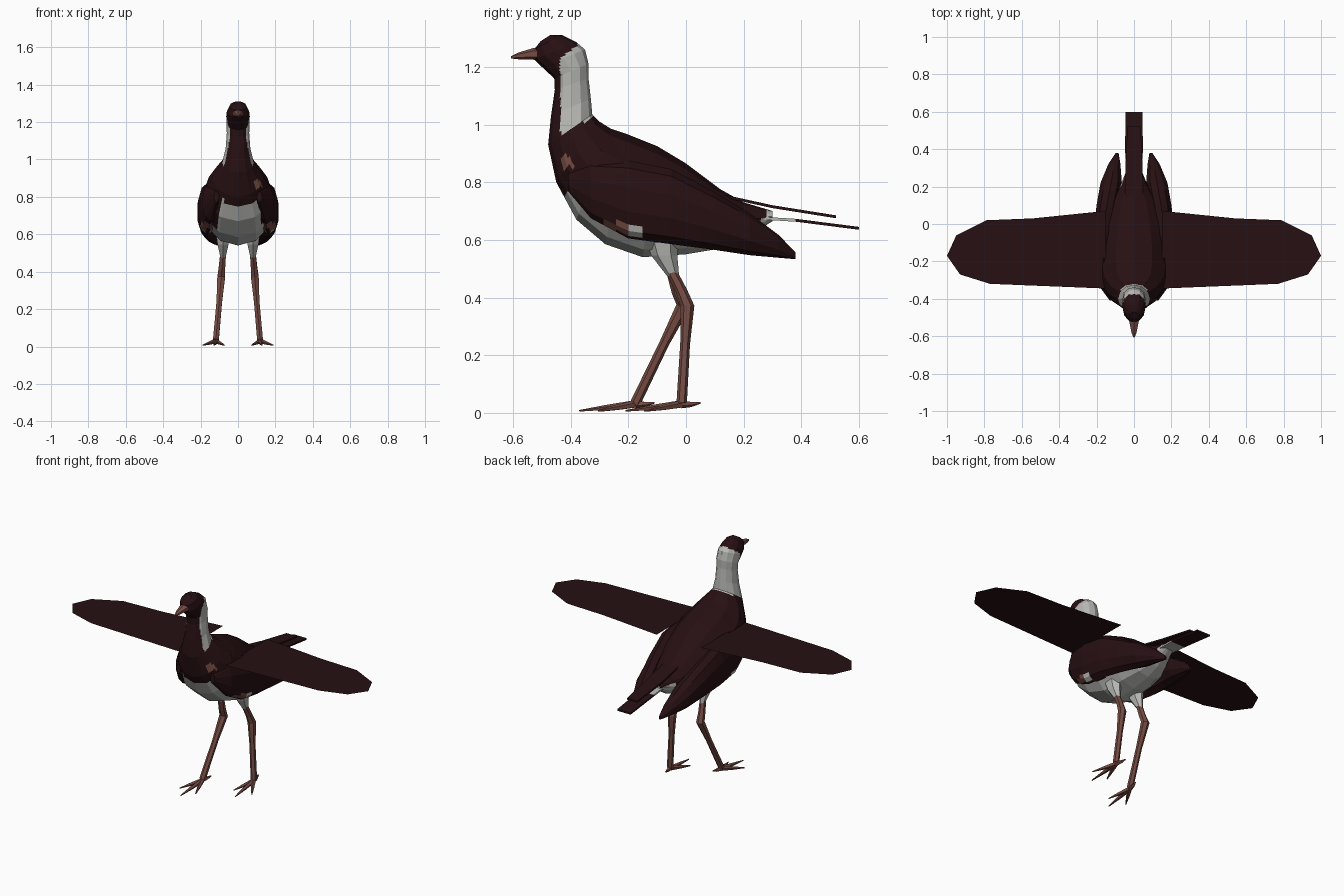
import bpy, bmesh, math
from mathutils import Vector

if "Cube" in bpy.data.objects:
    bpy.data.objects.remove(bpy.data.objects["Cube"])


def material(name, rgb):
    m = bpy.data.materials.new(name)
    m.diffuse_color = (*rgb, 1)
    m.use_nodes = True
    m.node_tree.nodes["Principled BSDF"].inputs["Base Color"].default_value = m.diffuse_color
    return m


MATS = [material("dark_plumage", (0.020, 0.005, 0.006)),
        material("pale_plumage", (0.47, 0.47, 0.45)),
        material("brown_skin", (0.18, 0.072, 0.056))]
DARK, PALE, SKIN = 0, 1, 2


def finish(name, bm, colour=DARK):
    """Colour is a slot number or a rule taking a face centre."""
    bmesh.ops.recalc_face_normals(bm, faces=bm.faces)
    for f in bm.faces:
        f.material_index = colour(f.calc_center_median()) if callable(colour) else colour
    me = bpy.data.meshes.new(name)
    bm.to_mesh(me)
    bm.free()
    for m in MATS:
        me.materials.append(m)
    ob = bpy.data.objects.new(name, me)
    bpy.context.collection.objects.link(ob)
    return ob


def loft(name, rings, colour=DARK, cuts=0):
    bm = bmesh.new()
    loops = [[bm.verts.new(p) for p in r] for r in rings]
    n = len(loops[0])
    for a, b in zip(loops, loops[1:]):
        for i in range(n):
            bm.faces.new((a[i], a[(i + 1) % n], b[(i + 1) % n], b[i]))
    bm.faces.new(loops[0])
    bm.faces.new(loops[-1])
    if cuts:
        bmesh.ops.subdivide_edges(bm, edges=bm.edges[:], cuts=cuts, use_grid_fill=True)
    return finish(name, bm, colour)


def ellipse(c, u, v, n):
    c, u, v = Vector(c), Vector(u), Vector(v)
    return [c + u * math.cos(2 * math.pi * i / n) + v * math.sin(2 * math.pi * i / n)
            for i in range(n)]


def tube(name, pts, radii, colour, n=6):
    """Tapered limb along a path."""
    pts = [Vector(p) for p in pts]
    rings = []
    for i, (p, r) in enumerate(zip(pts, radii)):
        d = (pts[min(i + 1, len(pts) - 1)] - pts[max(i - 1, 0)]).normalized()
        u = d.cross(Vector((1, 0, 0))).normalized()
        rings.append(ellipse(p, u * r, d.cross(u) * r, n))
    return loft(name, rings, colour)


def lerp_table(t, x):
    for (x0, y0), (x1, y1) in zip(t, t[1:]):
        if x0 <= x <= x1:
            return y0 + (y1 - y0) * (x - x0) / (x1 - x0)
    return -1


# Trunk, neck and head: back point (y, z), front point (y, z), half width
trunk = [
    (0.30, 0.70, 0.30, 0.665, 0.035), (0.20, 0.73, 0.20, 0.60, 0.075),
    (0.12, 0.775, 0.12, 0.57, 0.13), (0.0, 0.865, 0.0, 0.55, 0.17),
    (-0.10, 0.925, -0.15, 0.54, 0.19), (-0.20, 0.965, -0.28, 0.585, 0.195),
    (-0.26, 0.985, -0.38, 0.67, 0.18), (-0.30, 1.01, -0.45, 0.80, 0.135),
    (-0.325, 1.035, -0.478, 0.93, 0.085), (-0.33, 1.09, -0.468, 1.03, 0.066),
    (-0.338, 1.16, -0.455, 1.12, 0.06), (-0.338, 1.21, -0.457, 1.16, 0.061),
    (-0.35, 1.26, -0.50, 1.20, 0.063), (-0.38, 1.285, -0.525, 1.225, 0.06),
    (-0.43, 1.31, -0.525, 1.262, 0.046), (-0.47, 1.311, -0.505, 1.288, 0.022)]
BELLY = [(-0.42, 0.79), (-0.37, 0.72), (-0.30, 0.66), (-0.15, 0.62),
         (0.05, 0.62), (0.15, 0.65), (0.31, 0.69)]


def trunk_colour(c):
    if c.z < lerp_table(BELLY, c.y) + 0.02 * math.sin(c.x * 70):
        return PALE
    nape_top = 1.22 + 0.75 * (c.y + 0.45)
    nape_low = 0.975 + 0.73 * (c.y + 0.40)
    if c.y > -0.435 and nape_low < c.z < nape_top:
        return PALE
    if c.x > 0 and (c - Vector((c.x, -0.412, 0.87))).length < 0.022:
        return SKIN
    return DARK


loft("body", [ellipse((0, (a + c) / 2, (b + d) / 2), (0, (a - c) / 2, (b - d) / 2), (w, 0, 0), 12)
              for a, b, c, d, w in trunk], trunk_colour, cuts=4)

# Beak
loft("beak", [ellipse((0, y, z), (0, 0, h), (w, 0, 0), 6) for y, z, w, h in
              [(-0.50, 1.244, 0.034, 0.026), (-0.53, 1.245, 0.027, 0.02),
               (-0.58, 1.238, 0.016, 0.012), (-0.606, 1.233, 0.004, 0.004)]], SKIN)

# Folded wings: y, centre x, centre z, half width, half height
folded = [(-0.41, 0.115, 0.80, 0.015, 0.03), (-0.33, 0.145, 0.775, 0.045, 0.10),
          (-0.20, 0.162, 0.74, 0.054, 0.135), (-0.05, 0.165, 0.715, 0.055, 0.13),
          (0.10, 0.145, 0.665, 0.058, 0.10), (0.22, 0.122, 0.62, 0.06, 0.073),
          (0.32, 0.105, 0.578, 0.034, 0.04), (0.38, 0.09, 0.545, 0.008, 0.012)]


def wing_patch(c):
    if -0.27 < c.y < -0.19 and 0.625 < c.z < 0.665:
        return SKIN
    return PALE if -0.19 <= c.y < -0.15 and 0.61 < c.z < 0.64 else DARK


# Spread wings: flat outline on the right side
outline = [(0.15, -0.345), (0.77, -0.32), (0.93, -0.27), (1.0, -0.17),
           (0.95, -0.06), (0.79, 0.02), (0.54, 0.03), (0.15, 0.07)]

for side, s in (("left", -1), ("right", 1)):
    loft(side + "_folded_wing",
         [ellipse((s * x, y, z), (0, 0, h), (w, 0, 0), 10) for y, x, z, w, h in folded],
         wing_patch, cuts=2)
    bm = bmesh.new()
    bm.faces.new([bm.verts.new((s * x, y, 0.87)) for x, y in outline][::s])
    f = bm.faces[:][0] if not hasattr(bm.faces, "ensure_lookup_table") else next(iter(bm.faces))
    f.normal_update()
    if f.normal.z < 0:
        f.normal_flip()
    me = bpy.data.meshes.new(side + "_spread_wing")
    bm.to_mesh(me)
    bm.free()
    me.materials.append(MATS[DARK])
    bpy.context.collection.objects.link(bpy.data.objects.new(side + "_spread_wing", me))

# Tail feathers: thin tapered slats
for name, path, rule in (
        ("upper_tail", [(0.14, 0.75, 0.048), (0.30, 0.715, 0.046), (0.52, 0.68, 0.035)], DARK),
        ("lower_tail", [(0.18, 0.68, 0.04), (0.38, 0.668, 0.048), (0.60, 0.64, 0.045)],
         lambda c: PALE if c.y < 0.38 else DARK)):
    loft(name, [[(-w, y, z - 0.005), (w, y, z - 0.005), (w, y, z + 0.005), (-w, y, z + 0.005)]
                for y, z, w in path], rule)

# Legs: side, knee y, ankle y
for side, s, knee, ankle in (("left", -1, -0.01, -0.175), ("right", 1, 0.005, -0.015)):
    loft(side + "_thigh", [ellipse((s * x, y, z), (0, r, 0), (r * 0.75, 0, 0), 6) for x, y, z, r in
                           [(0.08, -0.085, 0.61, 0.06), (0.08, -0.075, 0.545, 0.045),
                            (0.08, -0.045, 0.475, 0.021)]], PALE)
    tube(side + "_leg", [(s * 0.08, -0.05, 0.49), (s * 0.086, knee - 0.02, 0.42),
                         (s * 0.09, knee, 0.37), (s * 0.10, knee * 0.6 + ankle * 0.4, 0.24),
                         (s * 0.118, ankle, 0.035)],
         (0.018, 0.02, 0.024, 0.017, 0.018), SKIN)
    for toe, dx, dy, z in (("middle_toe", 0.01, -0.195, 0.007), ("outer_toe", 0.07, -0.12, 0.007),
                           ("inner_toe", -0.045, -0.13, 0.007), ("back_toe", -0.015, 0.065, 0.035)):
        a = Vector((s * 0.118, ankle, 0.03))
        b = Vector((s * (0.118 + dx), ankle + dy, z))
        mid = a.lerp(b, 0.5)
        mid.z = min(mid.z, 0.03)
        tube(side + "_" + toe, [a, mid, b], (0.014, 0.01, 0.003), SKIN, 5)
